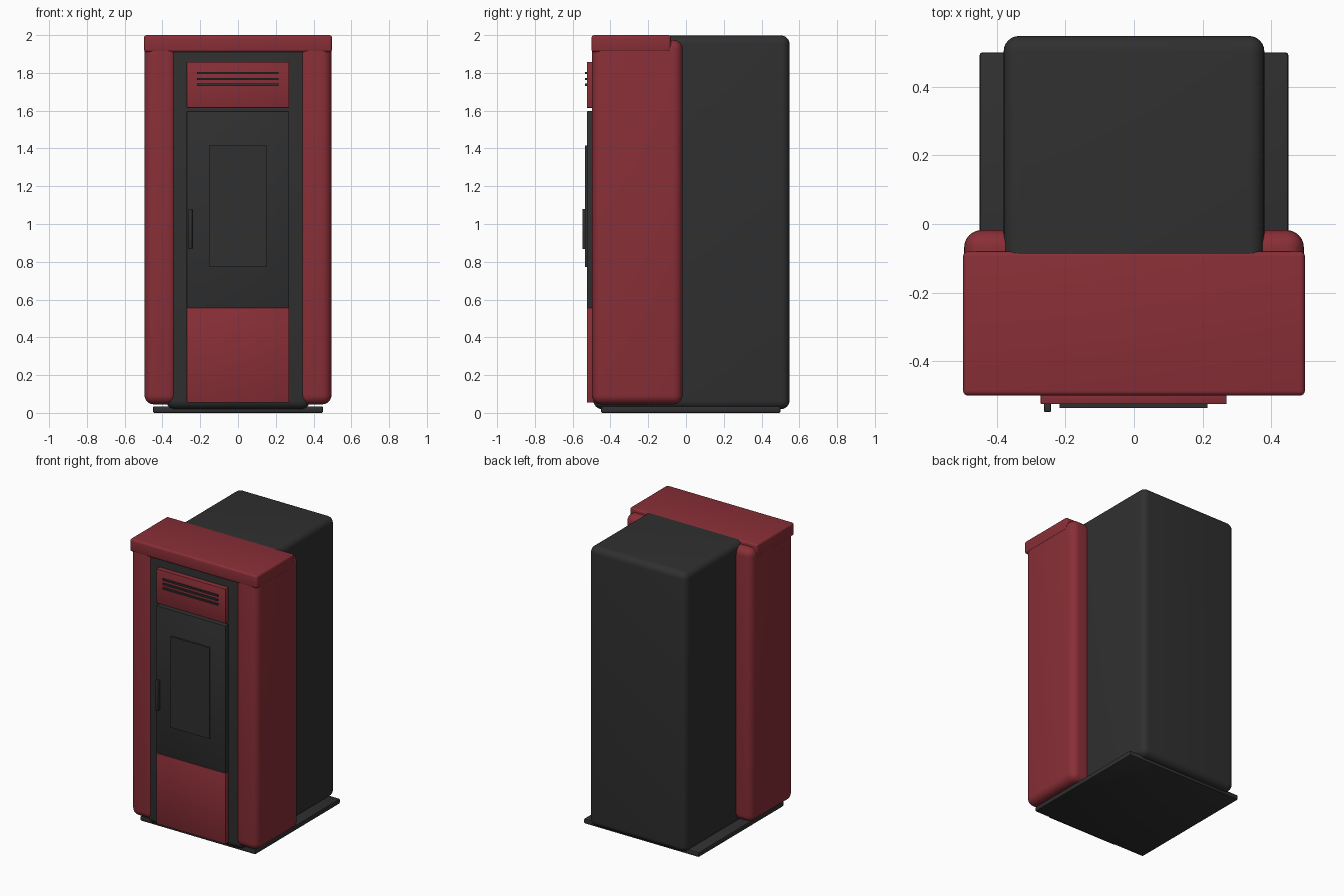
import bpy

if "Cube" in bpy.data.objects:
    bpy.data.objects.remove(bpy.data.objects["Cube"])


def material(name, rgb):
    m = bpy.data.materials.new(name)
    m.diffuse_color = (*rgb, 1)
    m.use_nodes = True
    m.node_tree.nodes["Principled BSDF"].inputs["Base Color"].default_value = m.diffuse_color
    return m


RED = material("dark_red_enamel", (0.25, 0.028, 0.038))
BLACK = material("charcoal_steel", (0.029, 0.029, 0.029))


def box(name, x, y, z, mat, bevel=0.0, segments=3):
    """Box from (min, max) extents with rounded edges."""
    ext = (x, y, z)
    bpy.ops.mesh.primitive_cube_add(size=1, location=[(a + b) / 2 for a, b in ext])
    ob = bpy.context.object
    ob.name = name
    ob.scale = [b - a for a, b in ext]
    bpy.ops.object.transform_apply(location=False, rotation=False, scale=True)
    ob.data.materials.append(mat)
    if bevel:
        mod = ob.modifiers.new("rounded_edges", 'BEVEL')
        mod.width = bevel
        mod.segments = segments
        mod.limit_method = 'ANGLE'
        bpy.ops.object.modifier_apply(modifier=mod.name)
        bpy.ops.object.shade_smooth_by_angle(angle=0.6)
    return ob


# Floor plate and stove body
box("floor_plate", (-0.45, 0.45), (-0.45, 0.50), (0.0, 0.035), BLACK, 0.008, 2)
box("stove_body", (-0.38, 0.38), (-0.49, 0.548), (0.02, 1.998), BLACK, 0.045, 6)

# Rounded side panels wrapping the front corners
for side, name in ((-1, "left_side_panel"), (1, "right_side_panel")):
    xs = sorted((side * 0.32, side * 0.495))
    box(name, xs, (-0.498, -0.018), (0.045, 1.975), RED, 0.05, 6)

# Top cover
box("top_cover", (-0.498, 0.498), (-0.50, -0.08), (1.91, 2.0), RED, 0.014, 4)

# Front panels stacked from bottom to top
W = (-0.272, 0.27)
box("lower_front_panel", W, (-0.525, -0.48), (0.055, 0.555), RED, 0.003, 2)
box("fire_door", W, (-0.525, -0.48), (0.555, 1.597), BLACK, 0.003, 2)
box("upper_front_panel", W, (-0.525, -0.48), (1.615, 1.858), RED, 0.003, 2)

# Door window and handle
box("door_window", (-0.153, 0.15), (-0.535, -0.52), (0.772, 1.415), BLACK)
box("door_handle", (-0.262, -0.242), (-0.548, -0.52), (0.868, 1.08), BLACK, 0.003, 2)

# Vent slats
for i in range(3):
    z = 1.737 + i * 0.031
    box(f"vent_slat_{i + 1}", (-0.217, 0.214), (-0.536, -0.52), (z - 0.006, z + 0.006), BLACK)
